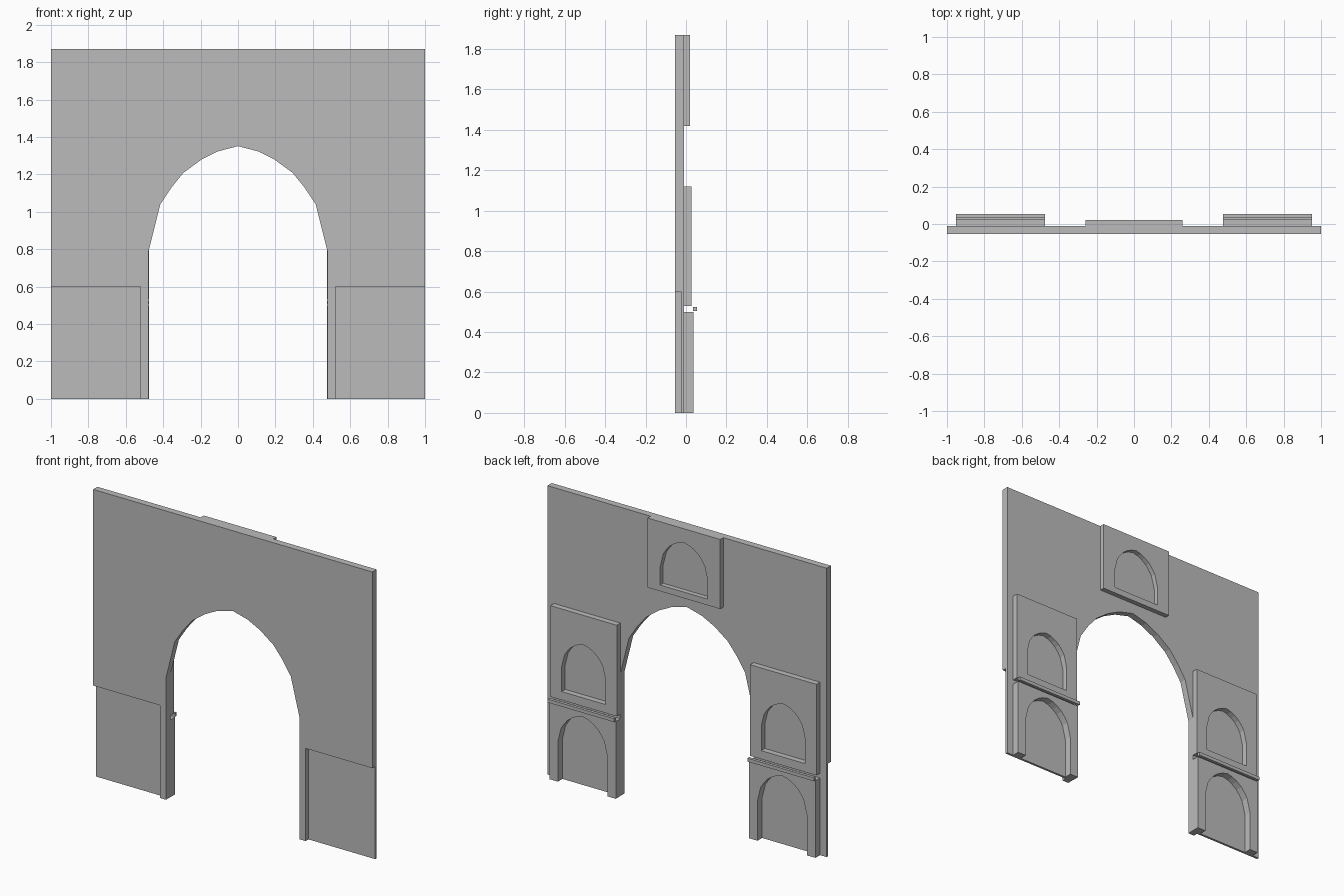
import bpy, bmesh

if "Cube" in bpy.data.objects:
    bpy.data.objects.remove(bpy.data.objects["Cube"])

stone = bpy.data.materials.new("grey stone")
stone.diffuse_color = (0.5, 0.5, 0.5, 1)
stone.use_nodes = True
stone.node_tree.nodes["Principled BSDF"].inputs["Base Color"].default_value = stone.diffuse_color

# half of a pointed arch on a unit half-width: (x, height above spring line)
HALF_ARCH = [(1, 0), (0.87, 0.52), (0.745, 0.71), (0.61, 0.875),
             (0.413, 1.02), (0.223, 1.115), (0, 1.173)]
FRONT, RECESS, BACK = -0.054, -0.025, -0.01


def arch(cx, half, bottom, spring):
    """Arch outline from lower right, over the apex, to lower left."""
    right = [(x, z) for x, z in HALF_ARCH]
    left = [(-x, z) for x, z in reversed(HALF_ARCH[:-1])]
    top = [(cx + x * half, spring + z * half) for x, z in right + left]
    return [(cx + half, bottom)] + top + [(cx - half, bottom)]


def rect(x0, x1, z0, z1):
    return [(x0, z0), (x1, z0), (x1, z1), (x0, z1)]


def gate(x0, x1, top, opening):
    """Rectangle outline with an arch cut up from the ground."""
    return [(x1, 0), (x1, top), (x0, top), (x0, 0)] + opening[::-1]


def slab(name, loops, y0, y1):
    """Fill flat outlines (later ones are holes) and extrude along y."""
    bm = bmesh.new()
    edges = []
    for loop in loops:
        vs = [bm.verts.new((x, y0, z)) for x, z in loop]
        edges += [bm.edges.new((vs[i - 1], vs[i])) for i in range(len(vs))]
    bmesh.ops.triangle_fill(bm, edges=edges, use_beauty=True, normal=(0, -1, 0))
    out = bmesh.ops.extrude_face_region(bm, geom=bm.faces[:], use_keep_orig=True)
    moved = [g for g in out["geom"] if isinstance(g, bmesh.types.BMVert)]
    bmesh.ops.translate(bm, verts=moved, vec=(0, y1 - y0, 0))
    bmesh.ops.recalc_face_normals(bm, faces=bm.faces[:])
    me = bpy.data.meshes.new(name)
    bm.to_mesh(me)
    bm.free()
    me.materials.append(stone)
    ob = bpy.data.objects.new(name, me)
    bpy.context.collection.objects.link(ob)
    return ob


# main wall with the large archway
wall = slab("wall", [gate(-1, 1, 1.87, arch(0, 0.478, 0, 0.79))], FRONT, BACK)

# panel with niche above the archway
slab("top_panel", [rect(-0.26, 0.26, 1.42, 1.87),
                   arch(0, 0.17, 1.46, 1.58)], BACK, 0.021)

for side, s in (("left", -1), ("right", 1)):
    cx = s * 0.715
    x0, x1 = cx - 0.238, cx + 0.238
    # shallow recess in the front foot of the wall
    a, b = sorted((s * 0.522, s * 1.1))
    cutter = slab(side + "_recess_cutter", [rect(a, b, -0.1, 0.6)], FRONT - 0.1, RECESS)
    cutter.hide_render = True
    cutter.hide_viewport = True
    mod = wall.modifiers.new(side + "_recess", "BOOLEAN")
    mod.operation = "DIFFERENCE"
    mod.solver = "EXACT"
    mod.object = cutter
    # stacked panels on the back, with a thin ledge between them
    slab(side + "_lower_panel", [gate(x0, x1, 0.5, arch(cx, 0.177, 0, 0.26))], BACK, 0.037)
    slab(side + "_middle_panel", [rect(x0, x1, 0.53, 1.12),
                                  arch(cx, 0.157, 0.585, 0.745)], BACK, 0.027)
    slab(side + "_ledge", [rect(x0, x1, 0.503, 0.525)], 0.035, 0.054)
